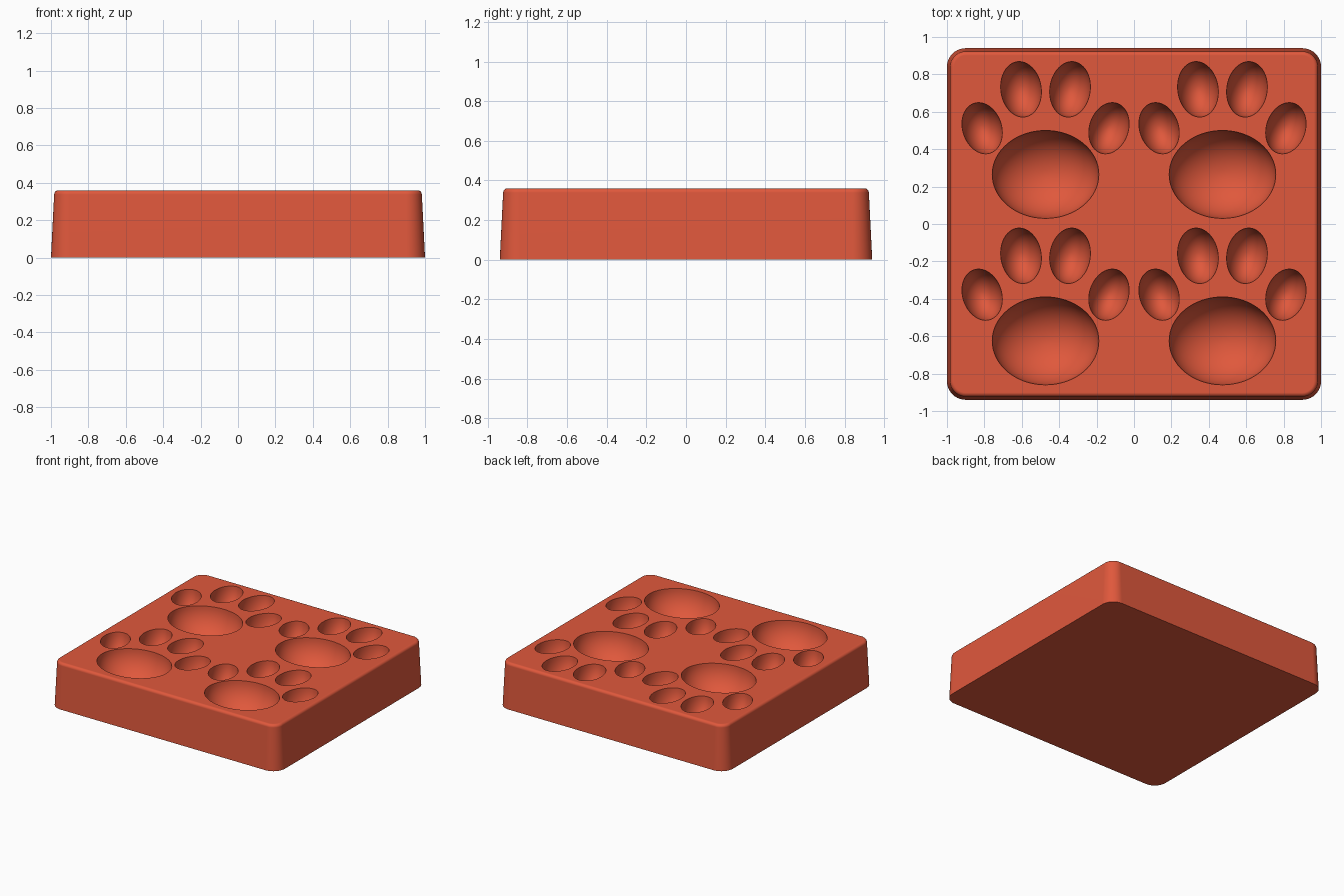
import bpy, bmesh, math
from mathutils import Matrix

cube = bpy.data.objects.get("Cube")
if cube:
    bpy.data.objects.remove(cube, do_unlink=True)

HALF_X, HALF_Y, HEIGHT = 1.0, 0.94, 0.36
CORNER, TAPER, EDGE = 0.1, 0.017, 0.022

# Terracotta material
clay = bpy.data.materials.new("terracotta")
clay.use_nodes = True
color = (0.745, 0.098, 0.045, 1)
clay.diffuse_color = color
clay.node_tree.nodes["Principled BSDF"].inputs["Base Color"].default_value = color


def make_object(name, bm):
    mesh = bpy.data.meshes.new(name)
    bmesh.ops.recalc_face_normals(bm, faces=bm.faces)
    bm.to_mesh(mesh)
    bm.free()
    obj = bpy.data.objects.new(name, mesh)
    bpy.context.collection.objects.link(obj)
    mesh.materials.append(clay)
    return obj


def rounded_loop(bm, inset, z, steps=10):
    """Ring of vertices around a rounded rectangle."""
    radius = CORNER - inset
    ring = []
    for quarter, (sx, sy) in enumerate([(1, 1), (-1, 1), (-1, -1), (1, -1)]):
        for i in range(steps + 1):
            a = math.pi / 2 * (quarter + i / steps)
            ring.append(bm.verts.new((sx * (HALF_X - CORNER) + radius * math.cos(a),
                                      sy * (HALF_Y - CORNER) + radius * math.sin(a), z)))
    return ring


# Tapered block with rounded corners and a softened top edge
bm = bmesh.new()
profile = [(0, 0)]
for i in range(6):
    a = math.pi / 2 * i / 5
    profile.append((TAPER + EDGE * (1 - math.cos(a)), HEIGHT - EDGE + EDGE * math.sin(a)))
rings = [rounded_loop(bm, inset, z) for inset, z in profile]
for low, high in zip(rings, rings[1:]):
    for i in range(len(low)):
        j = (i + 1) % len(low)
        bm.faces.new((low[i], low[j], high[j], high[i]))
bm.faces.new(rings[0])
bm.faces.new(rings[-1])
block = make_object("paw_tray", bm)

# Paw hollows: one big pad and four toes, repeated in a two by two grid
bm = bmesh.new()


def hollow(x, y, radii, tilt=0, segments=48):
    matrix = (Matrix.Translation((x, y, HEIGHT + 0.0005))
              @ Matrix.Rotation(math.radians(tilt), 4, 'Z')
              @ Matrix.Diagonal((*radii, 1)))
    bmesh.ops.create_uvsphere(bm, u_segments=segments, v_segments=segments // 2,
                              radius=1, matrix=matrix)


for px in (-0.473, 0.473):
    for py in (-0.625, 0.265):
        hollow(px, py, (0.285, 0.235, 0.235), segments=64)
        for side in (-1, 1):
            hollow(px + side * 0.131, py + 0.455, (0.108, 0.149, 0.18), -8 * side)
            hollow(px + side * 0.339, py + 0.247, (0.104, 0.14, 0.18), -18 * side)
cutter = make_object("paw_cutter", bm)
cutter.hide_render = True

# Carve the hollows and keep the carved mesh
cut = block.modifiers.new("carve", 'BOOLEAN')
cut.operation = 'DIFFERENCE'
cut.solver = 'EXACT'
cut.object = cutter
bpy.ops.object.select_all(action='DESELECT')
block.select_set(True)
bpy.context.view_layer.objects.active = block
bpy.ops.object.modifier_apply(modifier=cut.name)
bpy.data.objects.remove(cutter, do_unlink=True)

# Smooth hollows and corners, crisp rims
bpy.ops.object.shade_smooth_by_angle(angle=math.radians(35))
weighted = block.modifiers.new("flat_top_normals", 'WEIGHTED_NORMAL')
weighted.keep_sharp = True
